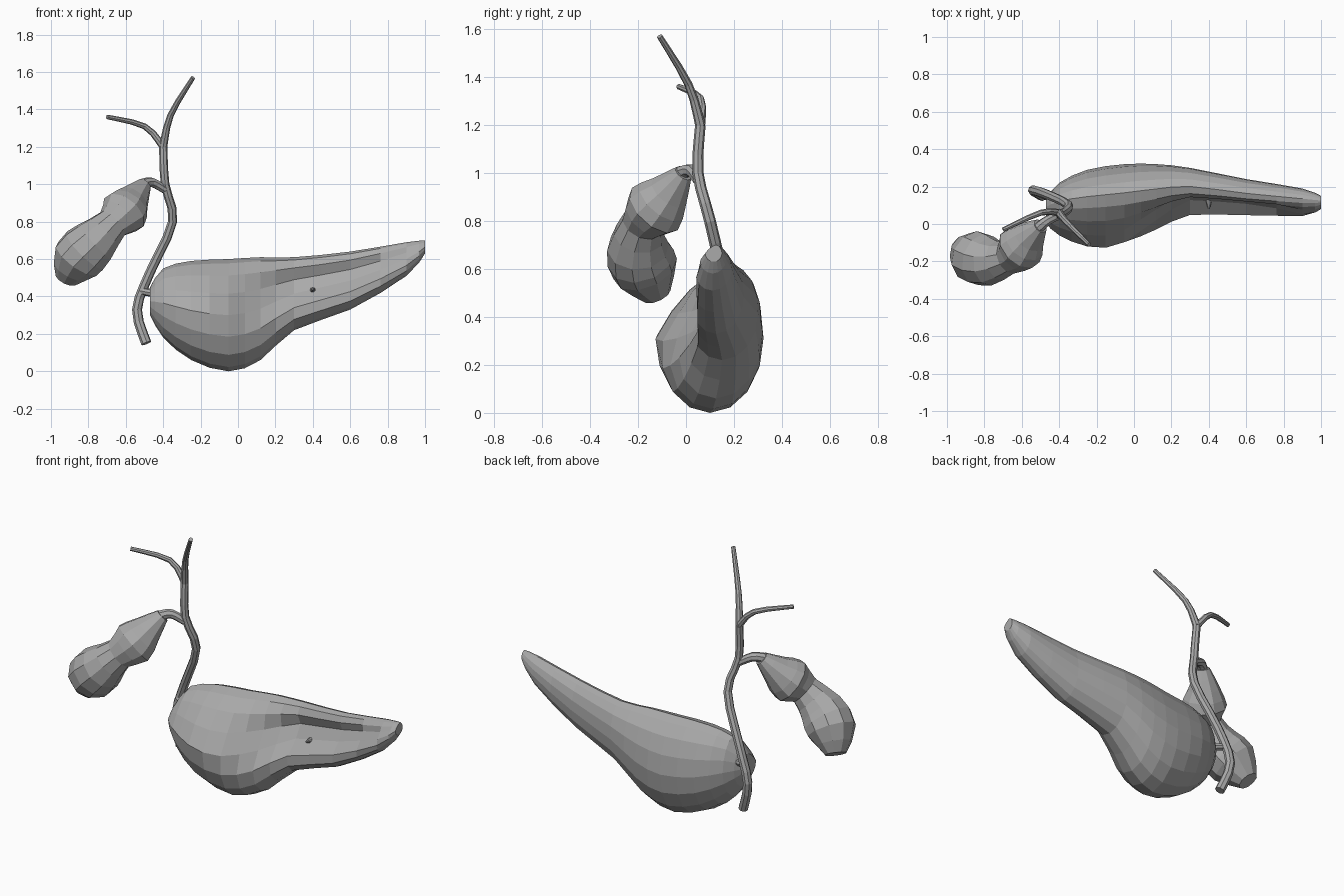
import math
import bpy
import bmesh
from mathutils import Vector

cube = bpy.data.objects.get("Cube")
if cube:
    bpy.data.objects.remove(cube)

# One grey colour for every part
GREY = (0.4, 0.4, 0.4, 1)
grey = bpy.data.materials.new("plain grey")
grey.use_nodes = True
grey.diffuse_color = GREY
grey.node_tree.nodes["Principled BSDF"].inputs["Base Color"].default_value = GREY


def smooth_path(controls, steps):
    """Pass a smooth curve through control points of any dimension."""
    points = [Vector(control) for control in controls]
    final = len(points) - 1
    result = []
    for i in range(final):
        start, end = points[i], points[i + 1]
        leave = (end - points[max(i - 1, 0)]) / 2
        arrive = (points[min(i + 2, final)] - start) / 2
        for step in range(steps):
            t = step / steps
            ease = t * t * (3 - 2 * t)
            bend = leave * (t * (1 - t) ** 2) - arrive * (t * t * (1 - t))
            result.append(start * (1 - ease) + end * ease + bend)
    return result + [points[final]]


def loft(name, rings):
    """Skin a list of equal-length point rings and cap both ends."""
    bm = bmesh.new()
    loops = [[bm.verts.new(point) for point in ring] for ring in rings]
    count = len(loops[0])
    for lower, upper in zip(loops, loops[1:]):
        for i in range(count):
            j = (i + 1) % count
            bm.faces.new((lower[i], lower[j], upper[j], upper[i]))
    bm.faces.new(loops[0])
    bm.faces.new(loops[-1])
    bmesh.ops.recalc_face_normals(bm, faces=bm.faces)
    mesh = bpy.data.meshes.new(name)
    bm.to_mesh(mesh)
    bm.free()
    mesh.materials.append(grey)
    obj = bpy.data.objects.new(name, mesh)
    bpy.context.scene.collection.objects.link(obj)


def tube(name, path, sides):
    """Loft round rings along (x, y, z, radius) points without twisting."""
    final = len(path) - 1
    side = Vector((0, 1, 0))
    rings = []
    for i, point in enumerate(path):
        along = (path[min(i + 1, final)] - path[max(i - 1, 0)]).to_3d().normalized()
        side = (side - along * side.dot(along)).normalized()
        turn = along.cross(side)
        ring = []
        for k in range(sides):
            angle = math.tau * k / sides
            offset = side * math.cos(angle) + turn * math.sin(angle)
            ring.append(point.to_3d() + offset * point.w)
        rings.append(ring)
    loft(name, rings)


def duct(name, controls, start_radius, end_radius):
    """Thin tube whose radius changes evenly along its length."""
    final = len(controls) - 1
    change = end_radius - start_radius
    path = [(*point, start_radius + change * i / final) for i, point in enumerate(controls)]
    tube(name, smooth_path(path, 3), sides=8)


def organ_section(station, sides=16):
    """Egg-shaped outline whose front sinks into a groove towards the tail."""
    x, front, back, low, high = station
    hollow = max(0, min(1, (x + 0.1) / 0.4, (1 - x) / 0.3))
    ring = []
    for k in range(sides):
        angle = math.tau * k / sides
        depth = (1 + math.cos(angle)) / 2
        height = (1 + math.sin(angle)) / 2
        # Lean the upper front backwards, then press in the groove
        lean = 0.3 * max(0, math.sin(angle))
        groove = 0.5 * hollow * math.exp(-((height - 0.6) / 0.25) ** 2)
        depth += (1 - depth) * (lean + groove)
        ring.append((x, front + (back - front) * depth, low + (high - low) * height))
    return ring


# Large organ: x, front y, back y, bottom z and top z from head to tail
organ_stations = [
    (-.47, 0, .14, .3, .45),
    (-.4, -.06, .22, .18, .55),
    (-.25, -.12, .29, .06, .59),
    (-.05, -.12, .32, 0, .6),
    (.12, -.07, .32, .06, .61),
    (.3, 0, .3, .22, .61),
    (.6, .01, .24, .33, .64),
    (.9, .03, .19, .51, .69),
    (1, .08, .15, .63, .7),
]
loft("large_organ", [organ_section(station) for station in smooth_path(organ_stations, 2)])

# Tiny nub in the groove of the large organ
duct("front_nub", [(.4, .14, .43), (.4, .08, .44)], .02, .005)

# Pear-shaped sac with pinched neck
sac_path = [
    (-.92, -.12, .49, .06),
    (-.86, -.17, .6, .14),
    (-.77, -.2, .69, .13),
    (-.67, -.18, .79, .09),
    (-.61, -.13, .85, .13),
    (-.56, -.07, .92, .09),
    (-.5, -.01, 1, .04),
]
tube("sac", smooth_path(sac_path, 2), sides=10)

# Main duct running from the fork down behind the large organ
main_path = [
    (-.4, .06, 1.2),
    (-.39, .05, 1),
    (-.35, .1, .8),
    (-.47, .16, .53),
    (-.54, .18, .33),
    (-.49, .15, .15),
]
duct("main_duct", main_path, .022, .028)

# Upper fork
duct("left_branch", [(-.4, .06, 1.2), (-.36, .01, 1.37), (-.24, -.11, 1.57)], .022, .012)
duct("right_branch", [(-.4, .06, 1.2), (-.5, .06, 1.31), (-.7, -.03, 1.36)], .02, .012)

# Short connectors from the main duct to the sac and the large organ
duct("sac_duct", [(-.51, -.02, 1), (-.46, .02, 1.01), (-.39, .05, .97)], .03, .022)
duct("organ_duct", [(-.52, .17, .43), (-.42, .13, .41)], .02, .022)
